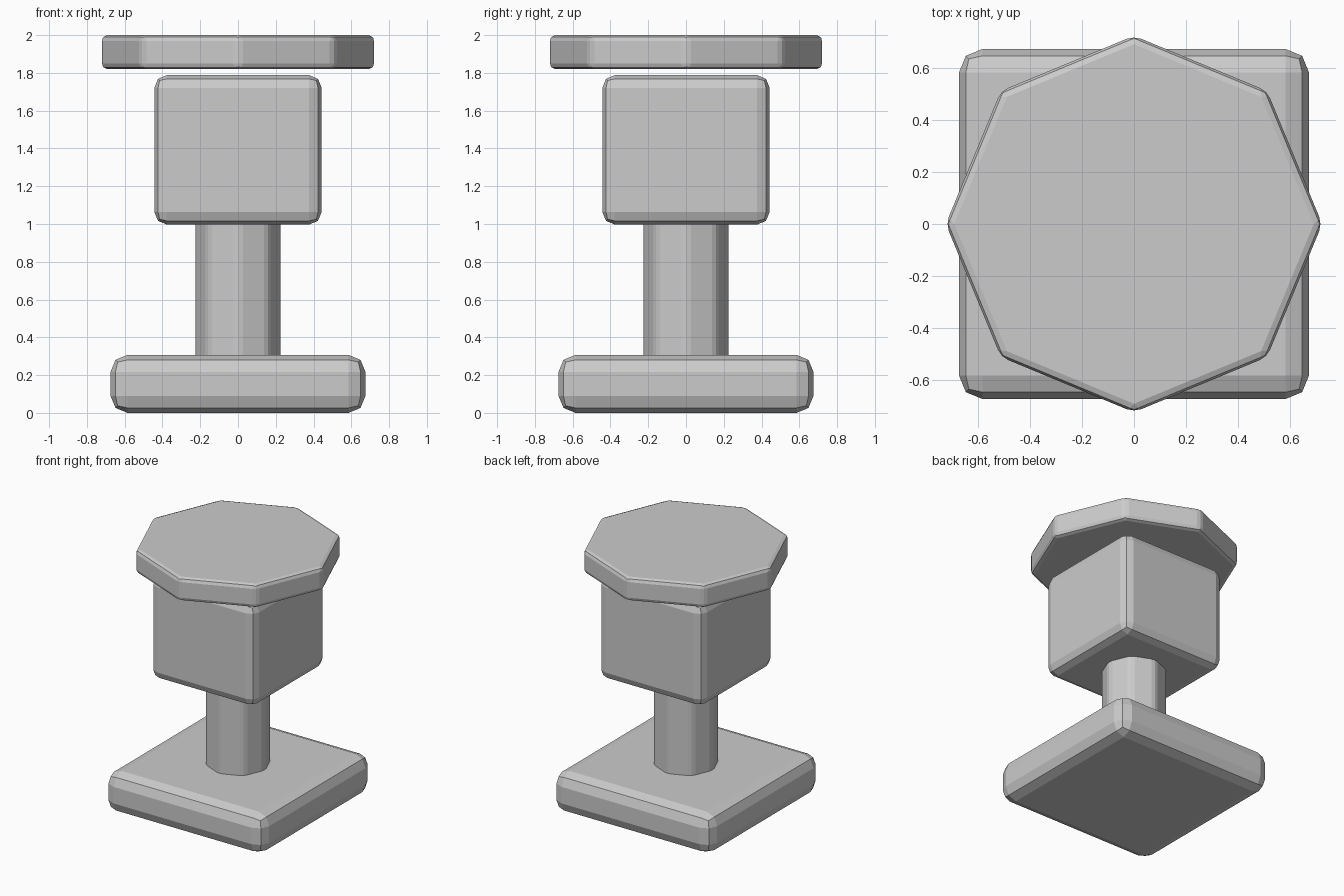
import bpy

if "Cube" in bpy.data.objects:
    bpy.data.objects.remove(bpy.data.objects["Cube"])


def finish(name, bevel):
    """Name the active primitive and round its edges with a two-step bevel."""
    obj = bpy.context.object
    obj.name = name
    bpy.ops.object.transform_apply(location=False, rotation=False, scale=True)
    mod = obj.modifiers.new("edge_bevel", 'BEVEL')
    mod.width = bevel
    mod.segments = 2
    mod.limit_method = 'ANGLE'
    return obj


def box(name, width, z0, z1, bevel):
    bpy.ops.mesh.primitive_cube_add(size=1, location=(0, 0, (z0 + z1) / 2))
    bpy.context.object.scale = (width, width, z1 - z0)
    return finish(name, bevel)


def octagon(name, radius, z0, z1, bevel):
    bpy.ops.mesh.primitive_cylinder_add(vertices=8, radius=radius, depth=z1 - z0,
                                        location=(0, 0, (z0 + z1) / 2))
    return finish(name, bevel)


# Square foot plate
box("base_plate", 1.35, 0.0, 0.307, 0.09)
# Eight-sided stem, ends sunk into the plate and the block
octagon("stem", 0.232, 0.25, 1.05, 0.03)
# Square block
box("upper_block", 0.886, 0.997, 1.788, 0.067)
# Octagonal cap hovering just above the block
octagon("top_cap", 0.726, 1.82, 2.0, 0.03)
